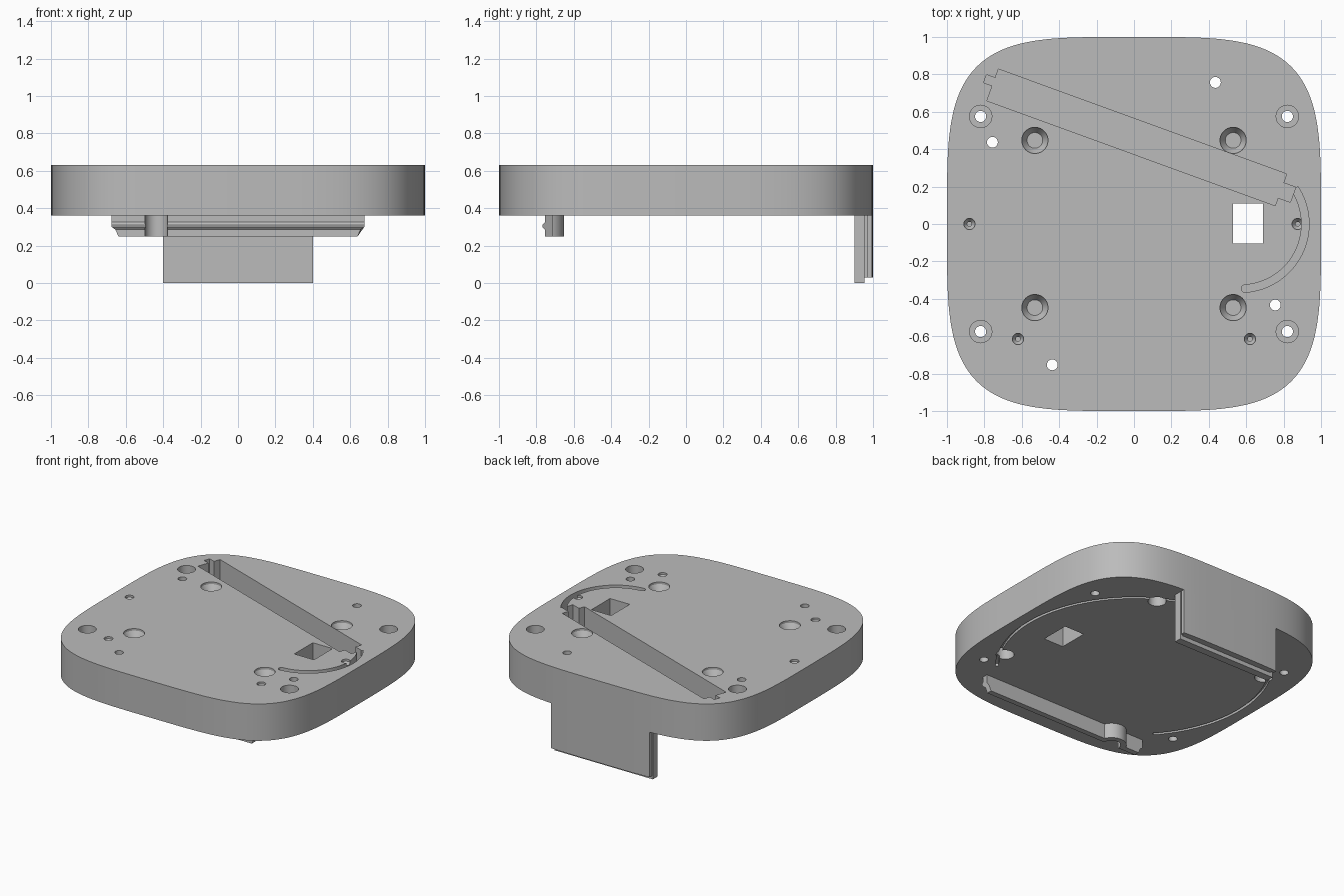
import bpy, bmesh
from math import sin, cos, pi, radians

if "Cube" in bpy.data.objects:
    bpy.data.objects.remove(bpy.data.objects["Cube"])

GREY = bpy.data.materials.new("plain grey")
GREY.use_nodes = True
GREY.diffuse_color = (0.5, 0.5, 0.5, 1)
GREY.node_tree.nodes["Principled BSDF"].inputs["Base Color"].default_value = (0.5, 0.5, 0.5, 1)

BOTTOM, TOP = 0.36, 0.63
OVER = TOP + 0.05


def make(name, bm):
    bmesh.ops.recalc_face_normals(bm, faces=bm.faces)
    mesh = bpy.data.meshes.new(name)
    bm.to_mesh(mesh)
    bm.free()
    mesh.materials.append(GREY)
    ob = bpy.data.objects.new(name, mesh)
    bpy.context.collection.objects.link(ob)
    return ob


def loft(name, rings):
    """Closed solid through rings that share a point count."""
    bm = bmesh.new()
    loops = [[bm.verts.new(p) for p in ring] for ring in rings]
    n = len(loops[0])
    for a, b in zip(loops, loops[1:]):
        for i in range(n):
            j = (i + 1) % n
            bm.faces.new((a[i], a[j], b[j], b[i]))
    bm.faces.new(loops[0][::-1])
    bm.faces.new(loops[-1])
    return make(name, bm)


def prism(name, outline, z0, z1):
    return loft(name, [[(x, y, z) for x, y in outline] for z in (z0, z1)])


def box(name, x0, x1, y0, y1, z0, z1):
    return prism(name, [(x0, y0), (x1, y0), (x1, y1), (x0, y1)], z0, z1)


def turned(name, x, y, profile, n=40):
    """Round solid from (radius, height) steps."""
    return loft(name, [[(x + r * cos(2 * pi * i / n), y + r * sin(2 * pi * i / n), z)
                        for i in range(n)] for r, z in profile])


def arc_band(name, cx, cy, radius, width, a0, a1, z0, z1, n=48):
    angles = [radians(a0 + (a1 - a0) * i / n) for i in range(n + 1)]
    ring = lambda r, seq: [(cx + r * cos(a), cy + r * sin(a)) for a in seq]
    outline = ring(radius + width / 2, angles) + ring(radius - width / 2, angles[::-1])
    return prism(name, outline, z0, z1)


def combine(target, tool, operation="DIFFERENCE"):
    mod = target.modifiers.new("combine", "BOOLEAN")
    mod.operation, mod.solver, mod.object = operation, "EXACT", tool
    bpy.context.view_layer.objects.active = target
    bpy.ops.object.modifier_apply(modifier=mod.name)
    bpy.data.objects.remove(tool)


def spow(v):
    return abs(v) ** 0.5 * (1 if v >= 0 else -1)


# Rounded-square base plate
outline = [(spow(cos(2 * pi * i / 192)), spow(sin(2 * pi * i / 192))) for i in range(192)]
plate = prism("base_plate", outline, BOTTOM, TOP)

# Diagonal slot with a key notch at each end
along, across = (cos(radians(-20)), sin(radians(-20))), (sin(radians(20)), cos(radians(20)))
slot_shape = [(-0.82, -0.09), (0.82, -0.09), (0.82, -0.045), (0.89, -0.045), (0.89, 0.04),
              (0.82, 0.04), (0.82, 0.09), (-0.82, 0.09), (-0.82, 0.04), (-0.87, 0.04),
              (-0.87, -0.005), (-0.82, -0.005)]
slot = [(0.015 + u * along[0] + v * across[0], 0.463 + u * along[1] + v * across[1])
        for u, v in slot_shape]
combine(plate, prism("slot", slot, 0.43, OVER))

# Curved cable groove with a round end, and the square opening
combine(plate, arc_band("cable_groove", 0.57, 0, 0.346, 0.04, -86, 33, 0.5, OVER))
combine(plate, turned("groove_end", 0.594, -0.345, [(0.02, 0.5), (0.02, OVER)], 24))
combine(plate, box("square_opening", 0.53, 0.69, -0.105, 0.11, 0.3, OVER))

# Counterbored corner holes and wide blind countersinks
for sx in (-1, 1):
    for sy in (-1, 1):
        combine(plate, turned("corner_hole", sx * 0.82, sy * 0.575,
                              [(0.03, 0.3), (0.03, 0.52), (0.06, 0.52), (0.06, OVER)]))
        combine(plate, turned("countersink", sx * 0.53, sy * 0.447,
                              [(0.042, 0.57), (0.07, 0.615), (0.07, OVER)]))

# Small pilot holes
for x, y in [(-0.88, 0), (0.875, 0), (-0.62, -0.615), (0.62, -0.615)]:
    combine(plate, turned("pilot_hole", x, y,
                          [(0.012, 0.52), (0.012, 0.59), (0.03, 0.615), (0.03, OVER)], 24))

# Through holes, widened from below
BORE = [(0.06, 0.2), (0.06, 0.5), (0.029, 0.5), (0.029, OVER)]
for x, y in [(0.435, 0.757), (-0.757, 0.437), (-0.437, -0.753), (0.755, -0.433)]:
    combine(plate, turned("through_hole", x, y, BORE))

# Thin ring groove under the plate
combine(plate, arc_band("ring_groove", 0, 0, 0.91, 0.02, -40, 222, 0.3, BOTTOM + 0.02, 96))

# Front rail with a snap ridge and tapered ends
section = [(-0.715, 0.36, 0.675), (-0.715, 0.3, 0.675), (-0.715, 0.285, 0.655),
           (-0.715, 0.25, 0.64), (-0.755, 0.25, 0.64), (-0.755, 0.285, 0.655),
           (-0.768, 0.3, 0.675), (-0.768, 0.31, 0.675), (-0.755, 0.325, 0.675),
           (-0.755, 0.36, 0.675)]
rail = loft("front_rail", [[(s * h, y, z) for y, z, h in section] for s in (-1, 1)])

# Sleeve bulging behind the rail around its screw hole
sleeve = turned("sleeve", -0.437, -0.753, [(0.1, 0.25), (0.1, 0.36)])
combine(sleeve, box("trim", -0.7, -0.2, -1, -0.754, 0.2, 0.4))
combine(rail, sleeve, "UNION")
combine(rail, turned("through_hole", -0.437, -0.753, BORE))

# Rear tab: inner plate, recessed web, outer skin following the plate edge
inner = box("rear_tab_inner", -0.4, 0.4, 0.9, 0.955, 0, BOTTOM)
web = box("rear_tab_web", -0.38, 0.38, 0.955, 0.967, 0.03, BOTTOM)
edge = [(0.4 - 0.05 * i, (1 - (0.4 - 0.05 * i) ** 4) ** 0.25) for i in range(17)]
skin = prism("rear_tab_skin", [(-0.4, 0.967), (0.4, 0.967)] + edge, 0.03, BOTTOM)

# Smooth the round walls and keep the edges sharp
for ob in (plate, rail, inner, web, skin):
    bpy.ops.object.select_all(action="DESELECT")
    ob.select_set(True)
    bpy.context.view_layer.objects.active = ob
    bpy.ops.object.shade_smooth_by_angle(angle=radians(25))
